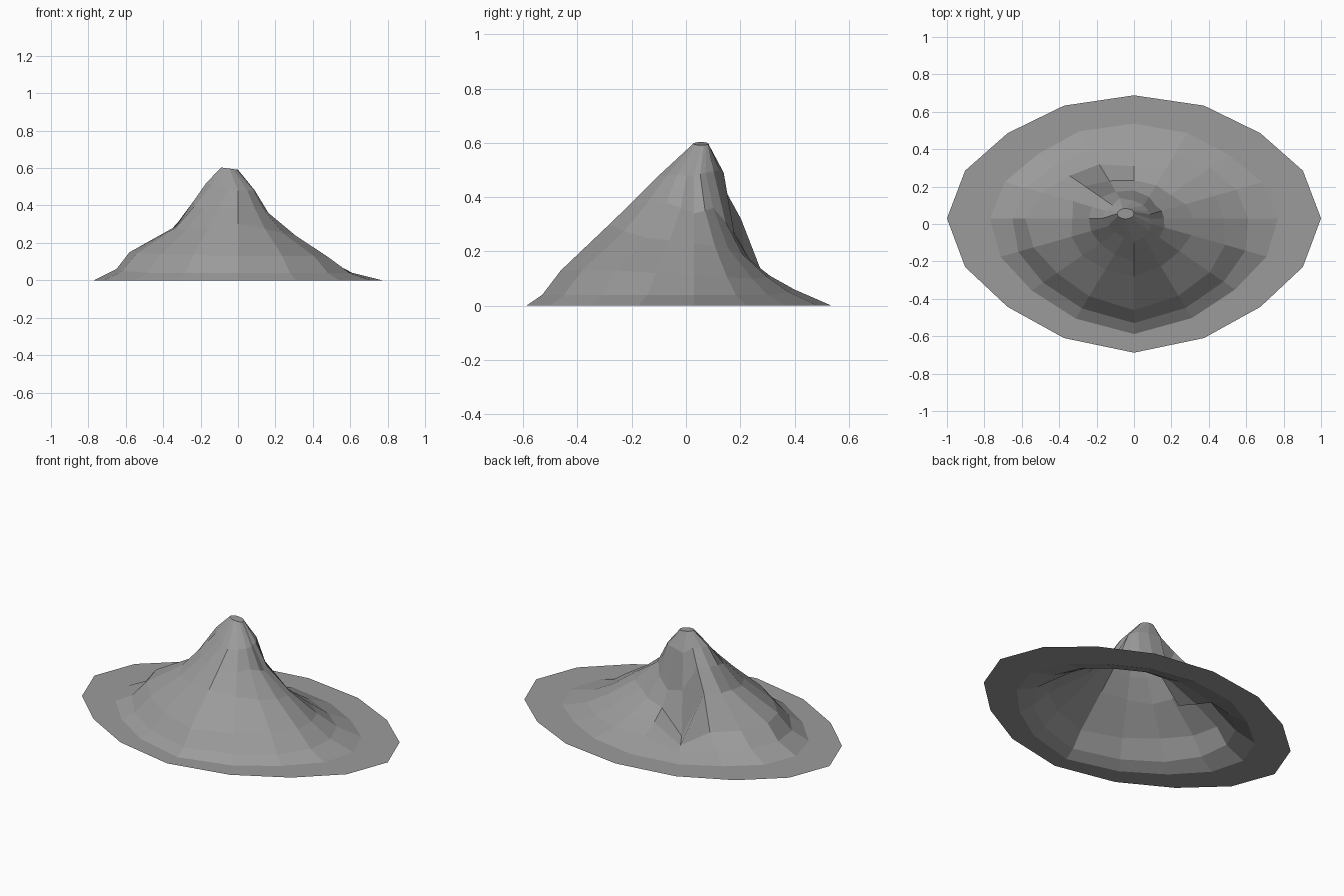
import bpy, bmesh
from math import sin, cos, pi

if "Cube" in bpy.data.objects:
    bpy.data.objects.remove(bpy.data.objects["Cube"])

N = 16
# Slope profiles (radius factor, height) from foot to shoulder, every 45 degrees from +x
E = [(.77, 0), (.61, .04), (.48, .11), (.32, .23), (.16, .34), (.08, .48)]
NE = [(.75, 0), (.60, .04), (.48, .10), (.29, .21), (.17, .36), (.11, .49)]
NORTH = [(.78, 0), (.58, .06), (.45, .11), (.34, .17), (.26, .26), (.18, .50)]
NW = [(.76, 0), (.63, .05), (.51, .12), (.39, .32), (.26, .43), (.17, .52)]
W = [(.77, 0), (.65, .06), (.58, .15), (.33, .29), (.24, .42), (.17, .52)]
SW = [(.81, 0), (.72, .04), (.61, .14), (.41, .27), (.27, .38), (.14, .50)]
S = [(.855, 0), (.77, .04), (.67, .13), (.41, .30), (.29, .38), (.145, .48)]
SE = [(.80, 0), (.71, .04), (.60, .13), (.36, .25), (.20, .38), (.12, .48)]
KEYS = [E, NE, NORTH, NW, W, SW, S, SE]
# Steep gully on the back, between the N and NW spokes
GULLY = [(.78, 0), (.62, .015), (.495, .02), (.353, .03), (.26, .28), (.205, .49)]


def spoke(k):
    """Profile of spoke k, averaged between neighbouring keys when needed."""
    if k == 5:
        return GULLY
    a, b = KEYS[k // 2], KEYS[((k + 1) // 2) % 8]
    return [((p[0] + q[0]) / 2, (p[1] + q[1]) / 2) for p, q in zip(a, b)]


bm = bmesh.new()
columns = []
for k in range(N):
    t = 2 * pi * k / N
    round_off = 1 - .045 * sin(2 * t) ** 2
    column = []
    # flat oval rim, then the slope
    for s, z in [(1, 0)] + spoke(k):
        s *= round_off
        column.append(bm.verts.new((s * cos(t), .688 * s * sin(t) + .03 * abs(cos(t)), z)))
    # small off-centre summit
    column.append(bm.verts.new((-.045 + .045 * cos(t), .055 + .028 * sin(t), .597 - .006 * cos(t))))
    columns.append(column)

for k in range(N):
    a, b = columns[k], columns[(k + 1) % N]
    for i in range(len(a) - 1):
        bm.faces.new((a[i], b[i], b[i + 1], a[i + 1]))
bm.faces.new([c[-1] for c in columns])
bmesh.ops.recalc_face_normals(bm, faces=bm.faces)
if max(bm.faces, key=lambda f: f.calc_center_median().z).normal.z < 0:
    bmesh.ops.reverse_faces(bm, faces=bm.faces)

# Open-bottomed mountain shell in dark grey rock
mesh = bpy.data.meshes.new("mountain")
bm.to_mesh(mesh)
bm.free()
rock = bpy.data.materials.new("rock")
rock.diffuse_color = (.33, .33, .33, 1)
rock.use_nodes = True
rock.node_tree.nodes["Principled BSDF"].inputs["Base Color"].default_value = rock.diffuse_color
mesh.materials.append(rock)
bpy.context.collection.objects.link(bpy.data.objects.new("mountain", mesh))
